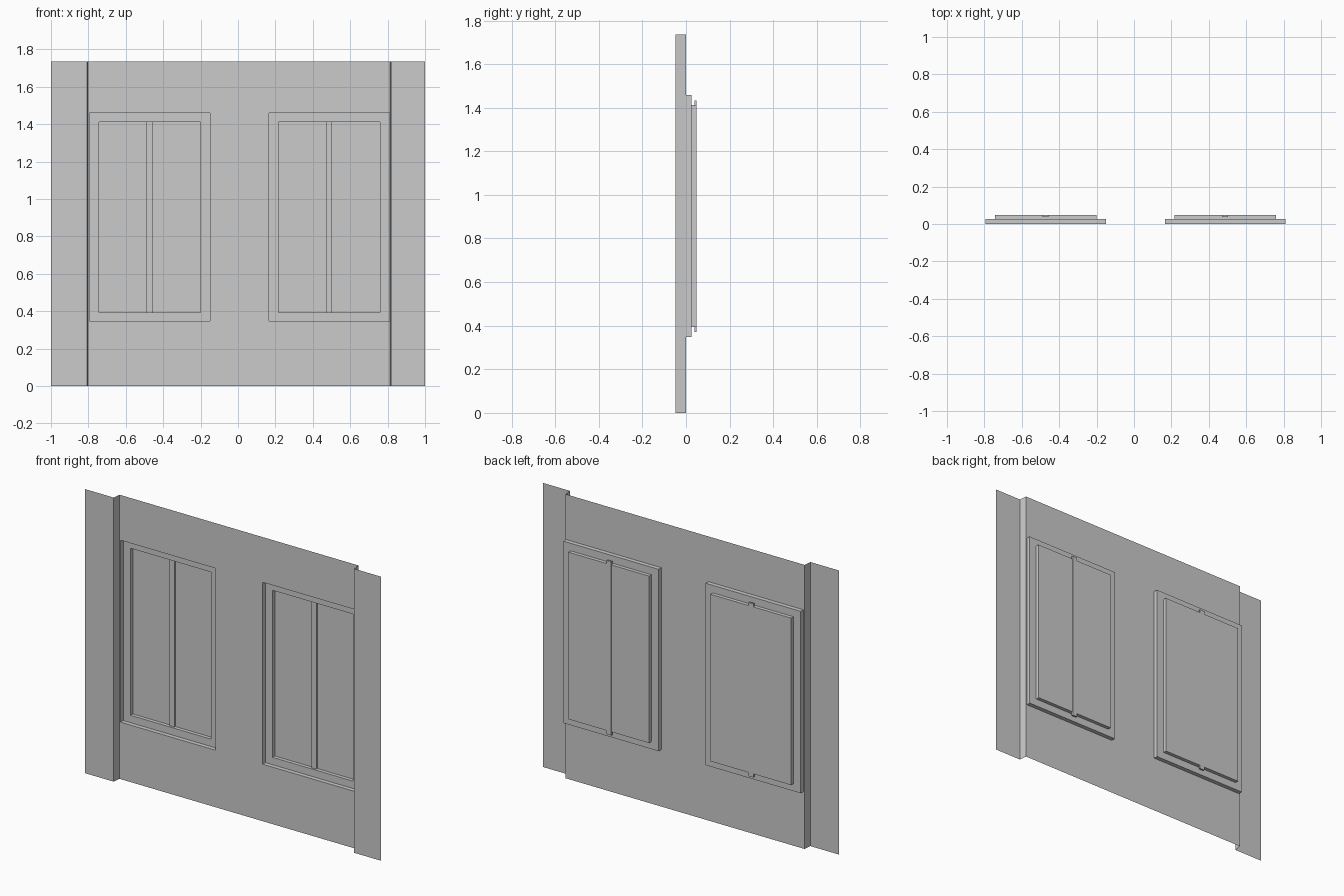
import bpy, bmesh

if "Cube" in bpy.data.objects:
    bpy.data.objects.remove(bpy.data.objects["Cube"])

HEIGHT = 1.735
FRONT, WALL, LEDGE, PANE = -0.049, 0.0, 0.026, 0.048
Z_OUT, Z_IN = (0.348, 1.459), (0.393, 1.413)
WINDOWS = {"left": -0.472, "right": 0.488}   # window centres
W_OUT, W_IN = 0.321, 0.272                   # half widths


def finish(name, bm):
    bmesh.ops.remove_doubles(bm, verts=bm.verts, dist=1e-5)
    mesh = bpy.data.meshes.new(name)
    bm.to_mesh(mesh)
    bm.free()
    obj = bpy.data.objects.new(name, mesh)
    bpy.context.collection.objects.link(obj)
    return obj


def quad(bm, pts):
    bm.faces.new([bm.verts.new(p) for p in pts])


def rect(cx, half, zs, y):
    # counter-clockwise seen from the front
    a, b = cx - half, cx + half
    return [(a, y, zs[0]), (b, y, zs[0]), (b, y, zs[1]), (a, y, zs[1])]


# folded wall sheet, with two window openings
holes = [(c - W_OUT, c + W_OUT) for c in WINDOWS.values()]
profile = [(-1, FRONT), (-0.806, FRONT), (-0.801, WALL)]
profile += [(x, WALL) for h in holes for x in h]
profile += [(0.814, WALL), (0.819, FRONT), (1, FRONT)]
levels = [0, *Z_OUT, HEIGHT]
bm = bmesh.new()
for (x0, y0), (x1, y1) in zip(profile, profile[1:]):
    for row, (z0, z1) in enumerate(zip(levels, levels[1:])):
        if row == 1 and (x0, x1) in holes:
            continue
        quad(bm, [(x0, y0, z0), (x1, y1, z0), (x1, y1, z1), (x0, y0, z1)])
finish("wall_panel", bm)

for side, cx in WINDOWS.items():
    # stepped recess: outer reveal, ledge, inner reveal, pane
    rings = [rect(cx, W_OUT, Z_OUT, WALL), rect(cx, W_OUT, Z_OUT, LEDGE),
             rect(cx, W_IN, Z_IN, LEDGE), rect(cx, W_IN, Z_IN, PANE)]
    bm = bmesh.new()
    for r0, r1 in zip(rings, rings[1:]):
        for i in range(4):
            j = (i + 1) % 4
            quad(bm, [r0[i], r0[j], r1[j], r1[i]])
    quad(bm, rings[-1])
    finish(f"{side}_window_recess", bm)

    # central bar, its ends running through the reveal
    bm = bmesh.new()
    bmesh.ops.create_cube(bm, size=1)
    bmesh.ops.scale(bm, vec=(0.032, 0.011, 1.06), verts=bm.verts)
    bmesh.ops.translate(bm, vec=(cx - 0.001, 0.0435, 0.902), verts=bm.verts)
    finish(f"{side}_window_bar", bm)
